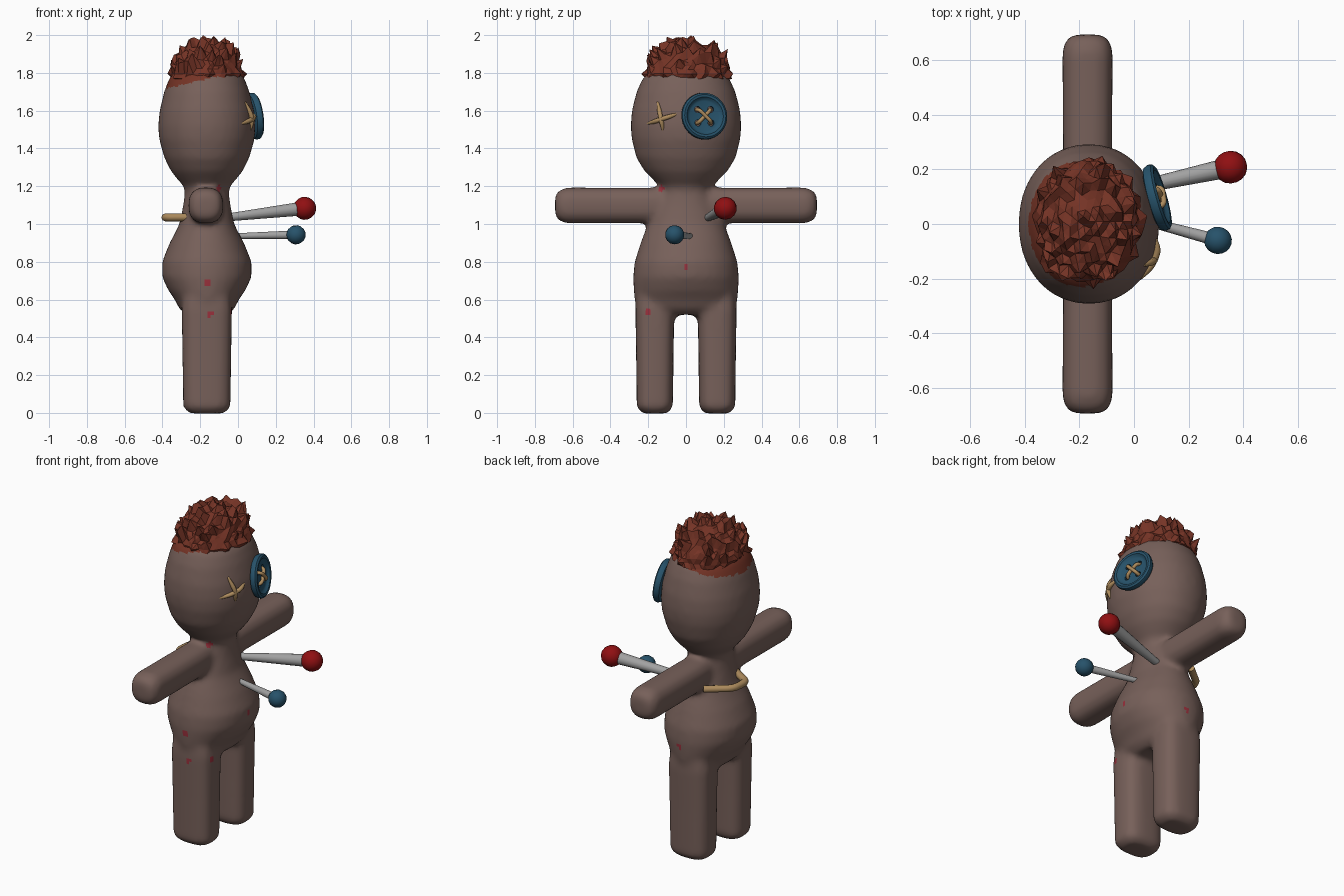
import bpy, bmesh, math, random
from mathutils import Vector, Matrix

if "Cube" in bpy.data.objects:
    bpy.data.objects.remove(bpy.data.objects["Cube"])

random.seed(4)
CX = -0.165  # the doll's centre line in x; it faces +x


def material(name, r, g, b):
    m = bpy.data.materials.new(name)
    m.diffuse_color = (r, g, b, 1)
    m.use_nodes = True
    m.node_tree.nodes["Principled BSDF"].inputs["Base Color"].default_value = m.diffuse_color
    return m


CLOTH = material("brown cloth", 0.185, 0.118, 0.102)
HAIR = material("rust hair", 0.18, 0.034, 0.019)
BLUE = material("blue plastic", 0.02, 0.085, 0.145)
THREAD = material("tan thread", 0.42, 0.26, 0.11)
STEEL = material("grey steel", 0.36, 0.36, 0.36)
RED = material("red plastic", 0.28, 0.005, 0.006)
STAIN = material("red stain", 0.32, 0.03, 0.045)


def add(name, bm, mat, smooth=None):
    bmesh.ops.recalc_face_normals(bm, faces=bm.faces)
    me = bpy.data.meshes.new(name)
    bm.to_mesh(me)
    bm.free()
    me.materials.append(mat)
    ob = bpy.data.objects.new(name, me)
    bpy.context.collection.objects.link(ob)
    if smooth:
        bpy.ops.object.select_all(action='DESELECT')
        bpy.context.view_layer.objects.active = ob
        ob.select_set(True)
        bpy.ops.object.shade_smooth_by_angle(angle=math.radians(smooth))
    return ob


def bake(ob):
    """Replace modifiers or a curve by the final mesh."""
    dg = bpy.context.evaluated_depsgraph_get()
    me = bpy.data.meshes.new_from_object(ob.evaluated_get(dg))
    name, mats = ob.name, list(ob.data.materials)
    bpy.data.objects.remove(ob)
    me.materials.clear()
    for m in mats:
        me.materials.append(m)
    new = bpy.data.objects.new(name, me)
    bpy.context.collection.objects.link(new)
    return new


def loft(bm, rings, place, power, n=40):
    """Closed tube of superellipse rings (t, ra, rb); place(t, a, b) -> point."""
    loops = []
    for t, ra, rb in rings:
        loop = []
        for i in range(n):
            c, s = math.cos(math.tau * i / n), math.sin(math.tau * i / n)
            a = ra * math.copysign(abs(c) ** (2 / power), c)
            b = rb * math.copysign(abs(s) ** (2 / power), s)
            loop.append(bm.verts.new(place(t, a, b)))
        loops.append(loop)
    for p, q in zip(loops, loops[1:]):
        for i in range(n):
            j = (i + 1) % n
            bm.faces.new((p[i], p[j], q[j], q[i]))
    bm.faces.new(loops[0][::-1])
    bm.faces.new(loops[-1])


# Body: head and torso, legs and arms lofted, then fused into one soft skin
bm = bmesh.new()
trunk = [(.52, .11, .22), (.55, .145, .262), (.6, .17, .272), (.65, .205, .277),
         (.72, .237, .28), (.8, .237, .272), (.9, .197, .24), (.95, .17, .222),
         (1.0, .145, .2), (1.1, .125, .16), (1.17, .116, .135), (1.205, .125, .14),
         (1.23, .15, .17), (1.28, .19, .22), (1.35, .225, .263), (1.45, .253, .288),
         (1.52, .258, .293), (1.6, .25, .287), (1.7, .226, .262), (1.77, .2, .23),
         (1.83, .15, .17), (1.87, .07, .08)]
loft(bm, trunk, lambda t, a, b: (CX + a, b, t), 2.1)
leg = [(-.003, .085, .06), (.01, .108, .08), (.035, .125, .096), (.3, .129, .099),
       (.55, .133, .103), (.65, .12, .095)]
arm = [(0, .085, .09), (.2, .09, .094), (.63, .092, .095), (.67, .082, .082), (.693, .055, .055)]
for s in (1, -1):
    loft(bm, leg, lambda t, a, b: (CX + a, s * .165 + b, t), 3)
    loft(bm, arm, lambda t, a, b: (CX - .005 + a, s * t, 1.098 + b), 2.6)
body = add("body", bm, CLOTH)
body.data.materials.append(STAIN)
body.data.materials.append(HAIR)
rm = body.modifiers.new("fuse", 'REMESH')
rm.mode = 'VOXEL'
rm.voxel_size = 0.017
sm = body.modifiers.new("soften", 'SMOOTH')
sm.factor, sm.iterations = 0.5, 7
body = bake(body)
# Small stains and the hair-coloured scalp
stains = [Vector(p) for p in ((-.16, -.27, .69), (-.15, -.26, .52), (-.07, -.27, 1.18),
                              (-.01, .15, .96), (.07, 0, .77), (-.04, -.2, .54),
                              (-.15, .27, .69), (-.1, -.13, 1.19))]
for f in body.data.polygons:
    f.use_smooth = True
    c = f.center
    f.material_index = 0
    if c.z > 1.77 + .25 * (c.x - CX):
        f.material_index = 2
    elif any((c - p).length < .017 for p in stains):
        f.material_index = 1

# Hair: ragged flat-shaded cap
bm = bmesh.new()
bmesh.ops.create_icosphere(bm, subdivisions=4, radius=1)
for v in bm.verts:
    d = v.co.copy()
    low = d.z < 0
    spike = random.random() ** 4 if not low else 0
    k = 1 + random.uniform(-.05, .05) + .17 * spike
    z = d.z * .175 + (.055 * spike if d.z > .15 else 0) if not low else d.z * .02
    v.co = (CX + d.x * .19 * k, .01 + d.y * .222 * k, z)
top = max(v.co.z for v in bm.verts)
for v in bm.verts:
    v.co.z = 1.77 + v.co.z * .23 / top
add("hair", bm, HAIR)

# Button eye: turned disc with raised rim and four holes
face = Vector((1, .28, .14)).normalized()
frame = Matrix.Translation((.08, .095, 1.57)) @ face.to_track_quat('Z', 'Y').to_matrix().to_4x4()
bm = bmesh.new()
profile = [(0, -.02), (.095, -.02), (.118, -.012), (.125, .004), (.123, .018), (.113, .026),
           (.1, .024), (.09, .012), (.08, .008), (0, .008)]
verts = [bm.verts.new((r, 0, z)) for r, z in profile]
edges = [bm.edges.new(e) for e in zip(verts, verts[1:])]
bmesh.ops.spin(bm, geom=verts + edges, cent=(0, 0, 0), axis=(0, 0, 1),
               angle=math.tau, steps=40, use_duplicate=False)
bmesh.ops.remove_doubles(bm, verts=bm.verts, dist=1e-4)
button = add("button_eye", bm, BLUE)
bm = bmesh.new()
H = .036
holes = [(H, H), (-H, H), (-H, -H), (H, -H)]
for x, y in holes:
    bmesh.ops.create_cone(bm, cap_ends=True, segments=14, radius1=.017, radius2=.017,
                          depth=.1, matrix=Matrix.Translation((x, y, 0)))
cutter = add("hole_cutter", bm, BLUE)
cutter.hide_render = True
cut = button.modifiers.new("holes", 'BOOLEAN')
cut.operation, cut.object, cut.solver = 'DIFFERENCE', cutter, 'EXACT'
button = bake(button)
bpy.data.objects.remove(cutter)
button.data.transform(frame)
bpy.context.view_layer.objects.active = button
bpy.ops.object.select_all(action='DESELECT')
button.select_set(True)
bpy.ops.object.shade_smooth_by_angle(angle=math.radians(35))


def thread(name, pts, radius, taper=1.0):
    cu = bpy.data.curves.new(name, 'CURVE')
    cu.dimensions = '3D'
    cu.bevel_depth, cu.bevel_resolution, cu.use_fill_caps = radius, 2, True
    sp = cu.splines.new('NURBS')
    sp.points.add(len(pts) - 1)
    for i, (p, q) in enumerate(zip(sp.points, pts)):
        p.co = (*q, 1)
        p.radius = taper if i in (0, len(pts) - 1) else 1
    sp.use_endpoint_u, sp.order_u, sp.resolution_u = True, 3, 6
    cu.materials.append(THREAD)
    ob = bpy.data.objects.new(name, cu)
    bpy.context.collection.objects.link(ob)
    ob = bake(ob)
    for f in ob.data.polygons:
        f.use_smooth = True


# Crossed threads through the button
for k in (0, 1):
    (ax, ay), (bx, by) = holes[k], holes[k + 2]
    h = .02 + .008 * k
    thread("button_thread", [frame @ Vector(p) for p in (
        (ax, ay, -.015), (ax, ay, h), (0, 0, h), (bx, by, h), (bx, by, -.015))], .0105)


# Cross-stitched eye lying on the face
def on_face(y, z, lift):
    rx, ry = (.255, .291) if z < 1.58 else (.245, .285)
    return (CX + rx * math.sqrt(1 - (y / ry) ** 2) + lift, y, z)


for (y0, z0), (y1, z1) in (((-.15, 1.645), (-.12, 1.49)), ((-.215, 1.527), (-.04, 1.585))):
    pts = []
    for i in range(5):
        t = i / 4
        pts.append(on_face(y0 + (y1 - y0) * t, z0 + (z1 - z0) * t, (-.006, .01, .013, .01, -.006)[i]))
    thread("stitched_eye", pts, .013, .4)

# Loop of thread on the back
thread("back_stitch", [(-.25, .19, 1.035), (-.31, .14, 1.035), (-.375, .09, 1.035),
                       (-.385, .03, 1.035), (-.385, -.03, 1.035), (-.33, -.06, 1.035),
                       (-.25, -.11, 1.035)], .021)


# Pins: tapered shaft and ball head
def pin(name, tip, end, r0, r1, ball, mat):
    tip, end = Vector(tip), Vector(end)
    d = end - tip
    rot = d.to_track_quat('Z', 'Y').to_matrix().to_4x4()
    bm = bmesh.new()
    bmesh.ops.create_cone(bm, cap_ends=True, segments=16, radius1=r0, radius2=r1,
                          depth=d.length, matrix=Matrix.Translation((tip + end) / 2) @ rot)
    add(name + "_shaft", bm, STEEL, 40)
    bm = bmesh.new()
    bmesh.ops.create_uvsphere(bm, u_segments=14, v_segments=9, radius=ball,
                              matrix=Matrix.Translation(end) @ rot)
    add(name + "_ball", bm, mat, 30)


pin("red_pin", (-.07, .115, 1.033), (.353, .208, 1.083), .02, .037, .061, RED)
pin("blue_pin", (-.05, .035, .935), (.307, -.06, .943), .014, .023, .051, BLUE)
